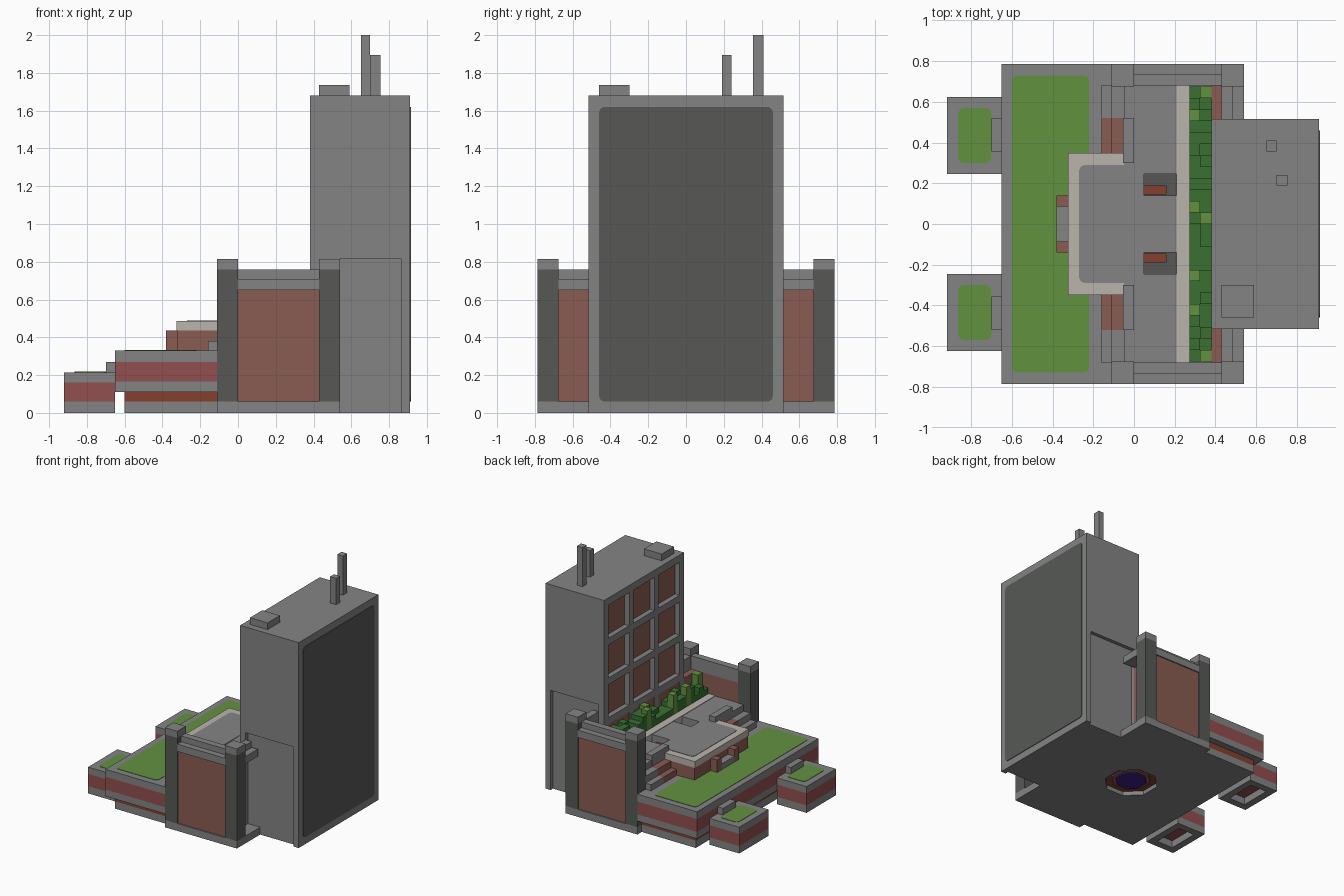
import bpy, bmesh, math, random
from mathutils import Matrix, Vector

cube = bpy.data.objects.get("Cube")
if cube:
    bpy.data.objects.remove(cube, do_unlink=True)
random.seed(4)


# Materials
def material(name, *rgb):
    linear = [((c / 255 + .055) / 1.055) ** 2.4 for c in rgb] + [1]
    mat = bpy.data.materials.new(name)
    mat.use_nodes = True
    mat.diffuse_color = linear
    mat.node_tree.nodes["Principled BSDF"].inputs["Base Color"].default_value = linear
    return mat


grey = material("concrete grey", 132, 132, 132)
dark = material("dark stone", 87, 89, 86)
brick = material("brown brick", 137, 92, 82)
rust = material("rust brick", 132, 64, 47)
red = material("red band", 146, 78, 80)
grass = material("grass green", 98, 145, 64)
leaf = material("hedge green", 56, 112, 48)
cream = material("cream trim", 187, 180, 173)
purple = material("purple", 60, 30, 130)


# Building helpers
def finish(name, mat, bm):
    mesh = bpy.data.meshes.new(name)
    bm.to_mesh(mesh)
    bm.free()
    mesh.materials.append(mat)
    obj = bpy.data.objects.new(name, mesh)
    bpy.context.collection.objects.link(obj)
    return obj


def box(name, mat, x, y, z, round_axis=None, radius=.03):
    """Box from ranges; edges along round_axis can be rounded."""
    bm = bmesh.new()
    size = [b - a for a, b in (x, y, z)]
    middle = [(a + b) / 2 for a, b in (x, y, z)]
    matrix = Matrix.Translation(middle) @ Matrix.Diagonal(size).to_4x4()
    bmesh.ops.create_cube(bm, size=1, matrix=matrix)
    if round_axis is not None:
        edges = [e for e in bm.edges
                 if abs((e.verts[0].co - e.verts[1].co).normalized()[round_axis]) > .9]
        bmesh.ops.bevel(bm, geom=edges, offset=radius, segments=4,
                        profile=.5, affect='EDGES')
    return finish(name, mat, bm)


def pair(name, mat, x, y, z, round_axis=None):
    """The same box on both sides of the y centre plane."""
    return [box(name + "_back", mat, x, y, z, round_axis),
            box(name + "_front", mat, x, (-y[1], -y[0]), z, round_axis)]


def octagon(name, mat, radius, z):
    bm = bmesh.new()
    matrix = Matrix.Translation((.03, 0, sum(z) / 2)) @ Matrix.Rotation(math.pi / 8, 4, 'Z')
    bmesh.ops.create_cone(bm, cap_ends=True, segments=8, radius1=radius,
                          radius2=radius, depth=z[1] - z[0], matrix=matrix)
    return finish(name, mat, bm)


def cut(target, *cutters):
    bpy.context.view_layer.objects.active = target
    for cutter in cutters:
        mod = target.modifiers.new("cut", 'BOOLEAN')
        mod.operation = 'DIFFERENCE'
        mod.solver = 'EXACT'
        mod.object = cutter
        bpy.ops.object.modifier_apply(modifier=mod.name)
        bpy.data.objects.remove(cutter, do_unlink=True)


# Tower with shallow side recesses
tower = box("tower_body", grey, x=(.43, .91), y=(-.515, .515), z=(0, 1.68))
cut(tower, *pair("recess_cutter", grey, x=(.4, .865), y=(.485, .6), z=(-.1, .815)))
box("tower_side_panel", dark, x=(.9, .915), y=(-.46, .46), z=(.06, 1.62), round_axis=0)

# Window grid on the courtyard face
cell, bar = .27, .055
pitch = cell + bar
face = (.38, .43)
box("facade_base", grey, x=face, y=(-.515, .515), z=(0, .375))
box("facade_top_rail", grey, x=face, y=(-.515, .515), z=(1.62, 1.68))
for i in range(4):
    y = -.515 + i * pitch
    box(f"facade_mullion_{i}", grey, x=face, y=(y, y + bar), z=(.375, 1.62))
for row in range(4):
    z = .375 + row * pitch
    for col in range(3):
        y = -.46 + col * pitch
        box(f"window_{row}_{col}", brick, x=(.422, .435), y=(y, y + cell), z=(z, z + cell))
        if row:
            box(f"facade_rail_{row}_{col}", grey, x=face, y=(y, y + cell), z=(z - bar, z))
        else:
            box(f"window_ledge_{col}", brick, x=(.385, .43), y=(y, y + cell), z=(z, z + cell))

# Rooftop unit and masts
box("roof_unit", grey, x=(.43, .59), y=(-.46, -.3), z=(1.68, 1.735))
box("tall_mast", grey, x=(.65, .7), y=(.355, .41), z=(1.68, 2))
box("short_mast", grey, x=(.7, .755), y=(.19, .24), z=(1.68, 1.895))

# Ground slabs with an octagonal recess underneath
slabs = [box("podium_base", grey, x=(-.6, -.11), y=(-.73, .73), z=(0, .06)),
         box("gate_base", grey, x=(-.11, .54), y=(-.785, .785), z=(0, .06))]
for slab in slabs:
    cut(slab, octagon("octagon_cutter", grey, .21, (-.1, .2)))
octagon("recess_ring", rust, .212, (.035, .07))
octagon("recess_step", brick, .155, (.025, .07))
octagon("recess_centre", purple, .125, (.015, .07))

# Podium in horizontal bands with a lawn
box("podium_plinth", rust, x=(-.6, -.11), y=(-.73, .73), z=(.06, .11))
for name, mat, z in (("lower", grey, (.11, .165)), ("middle", red, (.165, .27)),
                     ("upper", grey, (.27, .33))):
    box("podium_" + name, mat, x=(-.65, -.11), y=(-.785, .785), z=z)
box("podium_lawn", grass, x=(-.6, -.22), y=(-.73, .73), z=(.325, .333), round_axis=2)

# Two planters in front of the podium, hollow below
for base in pair("planter_base", grey, x=(-.92, -.65), y=(.245, .625), z=(0, .06)):
    side = 1 if base.name.endswith("back") else -1
    y = sorted((side * .305, side * .565))
    cut(base, box("planter_cutter", grey, x=(-.86, -.71), y=y, z=(-.1, .2)))
pair("planter_band", red, x=(-.92, -.65), y=(.245, .625), z=(.06, .16))
pair("planter_top", grey, x=(-.92, -.65), y=(.245, .625), z=(.16, .215))
pair("planter_lawn", grass, x=(-.865, -.7), y=(.3, .57), z=(.21, .218), round_axis=2)
pair("planter_step", grey, x=(-.7, -.65), y=(.355, .52), z=(.215, .27))

# Courtyard block with two sunken wells
box("court_fill", grey, x=(-.11, -.05), y=(-.68, .68), z=(.06, .33))
court = box("court_block", grey, x=(-.05, .27), y=(-.68, .68), z=(.06, .487))
cut(court, *pair("well_cutter", grey, x=(.05, .21), y=(.14, .245), z=(.4, .6)))
pair("well_floor", dark, x=(.05, .21), y=(.14, .245), z=(.395, .405))
pair("well_step", rust, x=(.05, .16), y=(.145, .19), z=(.4, .44))
box("court_trim", cream, x=(.21, .272), y=(-.68, .68), z=(.44, .491))
box("hedge_bed", grey, x=(.27, .38), y=(-.68, .68), z=(.06, .46))

# Low pavilion with cream rim
box("pavilion_wall", brick, x=(-.32, -.05), y=(-.345, .345), z=(.33, .435))
box("pavilion_rim", cream, x=(-.325, -.05), y=(-.35, .35), z=(.435, .487))
box("pavilion_roof", grey, x=(-.27, .02), y=(-.29, .29), z=(.48, .49), round_axis=2)
pair("porch_pier", brick, x=(-.38, -.32), y=(.085, .14), z=(.33, .435))
box("porch_step", grey, x=(-.38, -.32), y=(-.085, .085), z=(.33, .38))
pair("roof_kerb", grey, x=(-.055, 0), y=(.3, .52), z=(.44, .53))

# Steps beside the pavilion
for name, mat, y in (("side_step", grey, (.52, .68)), ("brick_step", brick, (.35, .52))):
    pair(name + "_low", mat, x=(-.16, -.11), y=y, z=(.33, .38))
    pair(name + "_high", mat, x=(-.11, -.05), y=y, z=(.33, .435))

# Gate walls: pillars, brick panels and stepped lintels
for name, x in (("outer", (-.11, 0)), ("inner", (.43, .54))):
    pair(f"{name}_pillar", dark, x=x, y=(.675, .785), z=(.06, .76))
    pair(f"{name}_pillar_cap", grey, x=x, y=(.675, .785), z=(.76, .815))
pair("gate_panel", brick, x=(0, .43), y=(.68, .775), z=(.06, .65))
pair("gate_lintel", grey, x=(0, .43), y=(.68, .785), z=(.65, .71))
pair("gate_upper_lintel", grey, x=(.0, .43), y=(.68, .735), z=(.71, .758))
pair("return_panel", brick, x=(.38, .43), y=(.515, .68), z=(.06, .65))
pair("return_lintel", grey, x=(.43, .54), y=(.515, .675), z=(.65, .71))
pair("return_upper_lintel", grey, x=(.43, .485), y=(.515, .675), z=(.71, .758))

# Hedge of uneven clipped blocks in two rows
count = 24
length = 1.35 / count
for row, x in enumerate(((.272, .325), (.325, .38))):
    pale = (4, 7, 13, 21) if row == 0 else (0, 12, 23)
    for i in range(count):
        y = -.675 + i * length
        top = .65 if i in pale else random.choice((.54, .58, .62))
        box(f"hedge_{row}_{i}", grass if i in pale else leaf,
            x=x, y=(y, y + length), z=(.45, top))
